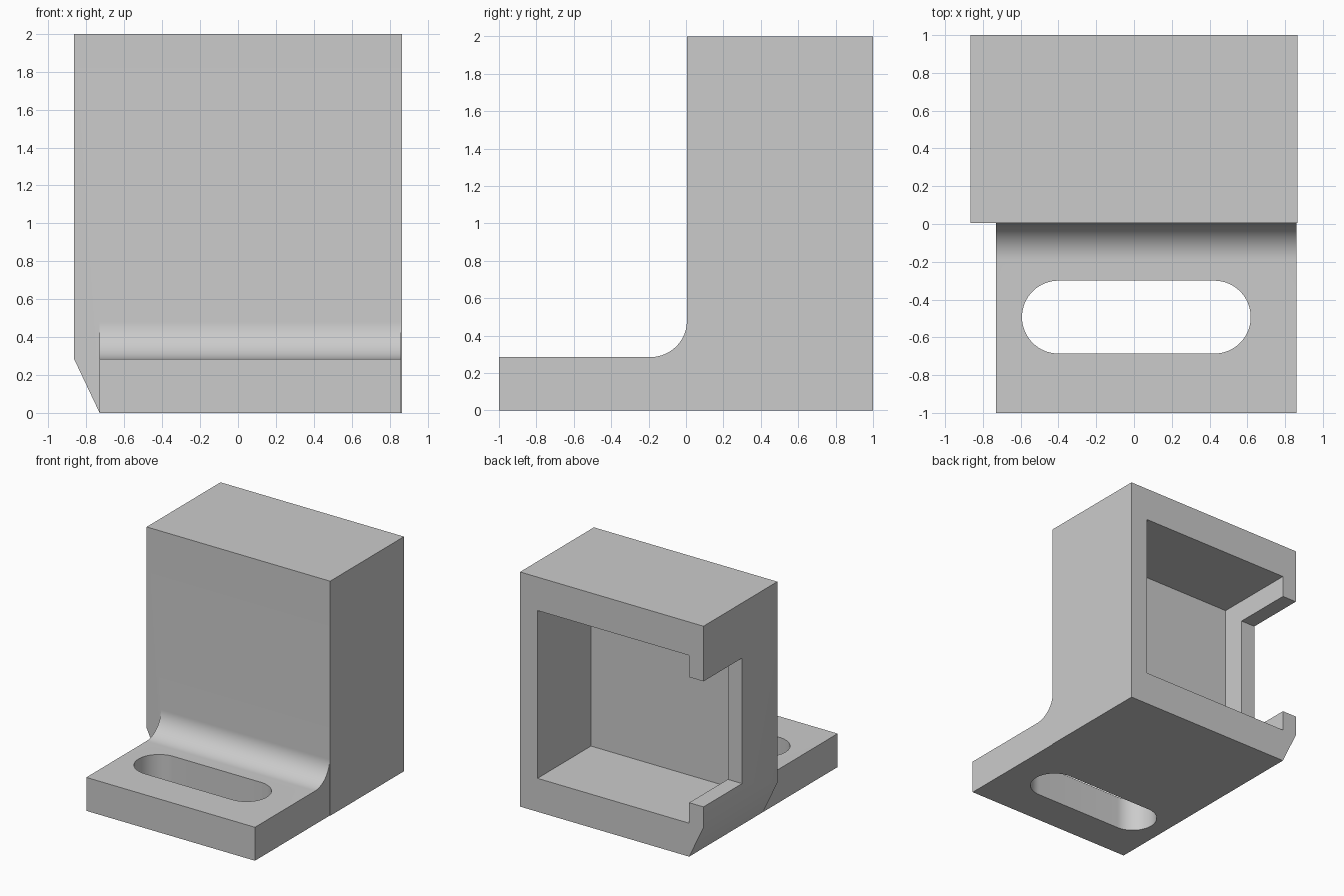
import bpy, bmesh, math
from mathutils import Vector

cube = bpy.data.objects.get("Cube")
if cube:
    bpy.data.objects.remove(cube, do_unlink=True)

grey = bpy.data.materials.new("light grey")
grey.use_nodes = True
colour = (0.6, 0.6, 0.6, 1)
grey.diffuse_color = colour
grey.node_tree.nodes["Principled BSDF"].inputs["Base Color"].default_value = colour


def prism(name, points, offset):
    """Extrude a closed outline of 3D points along an offset."""
    bm = bmesh.new()
    face = bm.faces.new([bm.verts.new(p) for p in points])
    extruded = bmesh.ops.extrude_face_region(bm, geom=[face])["geom"]
    moved = [g for g in extruded if isinstance(g, bmesh.types.BMVert)]
    bmesh.ops.translate(bm, verts=moved, vec=Vector(offset))
    bmesh.ops.recalc_face_normals(bm, faces=bm.faces)
    mesh = bpy.data.meshes.new(name)
    bm.to_mesh(mesh)
    bm.free()
    mesh.materials.append(grey)
    obj = bpy.data.objects.new(name, mesh)
    bpy.context.collection.objects.link(obj)
    return obj


def box(name, x0, x1, y0, y1, z0, z1):
    outline = [(x0, y0, z0), (x1, y0, z0), (x1, y1, z0), (x0, y1, z0)]
    return prism(name, outline, (0, 0, z1 - z0))


def arc(cx, cy, r, start, end, steps):
    angles = [math.radians(start + (end - start) * i / steps) for i in range(steps + 1)]
    return [(cx + r * math.cos(a), cy + r * math.sin(a)) for a in angles]


def combine(target, tool, operation):
    mod = target.modifiers.new(tool.name, "BOOLEAN")
    mod.operation = operation
    mod.solver = "EXACT"
    mod.object = tool
    bpy.context.view_layer.objects.active = target
    bpy.ops.object.modifier_apply(modifier=mod.name)
    bpy.data.objects.remove(tool, do_unlink=True)


SIDE, INNER = 0.865, -0.73     # outer side, inner face of the open side wall
FLOOR, FRONT = 0.285, 0.005    # plate thickness, front of the upright
FILLET = 0.195

# Upright housing with one chamfered lower corner
outline = [(INNER, 0), (SIDE, 0), (SIDE, 2), (-SIDE, 2), (-SIDE, FLOOR)]
bracket = prism("bracket", [(x, FRONT, z) for x, z in outline], (0, 1 - FRONT, 0))

# Foot plate with a concave fillet rising into the upright
profile = [(-1, 0), (0.1, 0), (0.1, FLOOR + FILLET)]
profile += arc(FRONT - FILLET, FLOOR + FILLET, FILLET, 0, -90, 24)
profile += [(-1, FLOOR)]
foot = prism("foot", [(INNER, y, z) for y, z in profile], (0.86 - INNER, 0, 0))
combine(bracket, foot, "UNION")

# Rear pocket and the window through its side wall
combine(bracket, box("pocket", INNER, 0.70, 0.28, 1.2, FLOOR, 1.715), "DIFFERENCE")
combine(bracket, box("side_window", -1.1, -0.6, 0.48, 1.2, 0.46, 1.53), "DIFFERENCE")

# Rounded slot through the foot
slot = arc(0.425, -0.493, 0.193, -90, 90, 32) + arc(-0.4, -0.493, 0.193, 90, 270, 32)
combine(bracket, prism("slot", [(x, y, -0.2) for x, y in slot], (0, 0, 0.7)), "DIFFERENCE")

# Smooth the curved faces, keep edges crisp
bpy.ops.object.select_all(action="DESELECT")
bracket.select_set(True)
bpy.context.view_layer.objects.active = bracket
bpy.ops.object.shade_smooth_by_angle(angle=math.radians(30))
